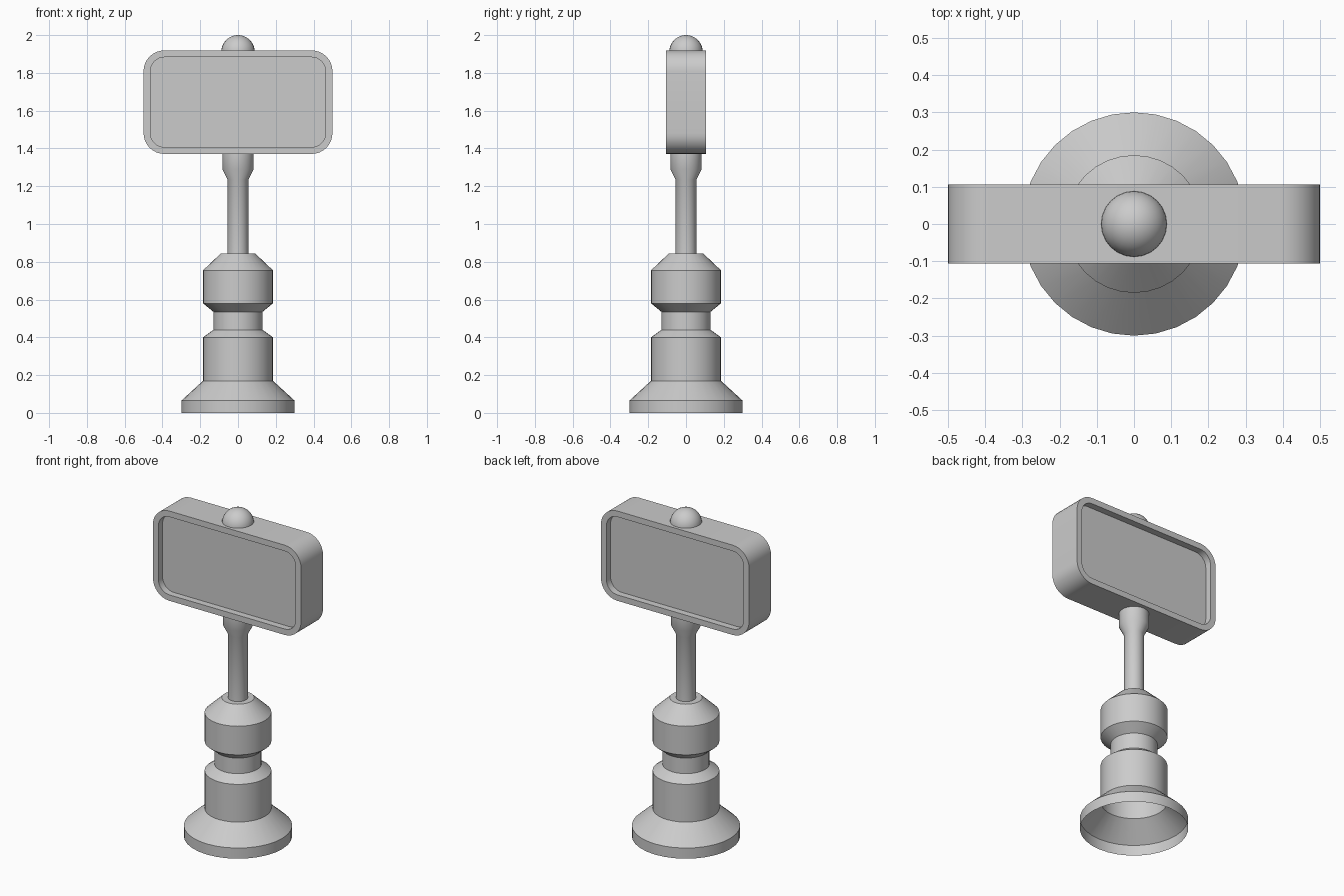
import bpy, bmesh, math

if "Cube" in bpy.data.objects:
    bpy.data.objects.remove(bpy.data.objects["Cube"])


def finish(name, bm):
    bmesh.ops.recalc_face_normals(bm, faces=bm.faces)
    mesh = bpy.data.meshes.new(name)
    bm.to_mesh(mesh)
    bm.free()
    obj = bpy.data.objects.new(name, mesh)
    bpy.context.collection.objects.link(obj)
    bpy.ops.object.select_all(action='DESELECT')
    obj.select_set(True)
    bpy.context.view_layer.objects.active = obj
    bpy.ops.object.shade_smooth_by_angle(angle=math.radians(30))
    return obj


def bridge(bm, a, b):
    n = len(a)
    for i in range(n):
        j = (i + 1) % n
        bm.faces.new((a[i], a[j], b[j], b[i]))


def lathe(name, profile, sides, cap=False):
    bm = bmesh.new()
    rings = []
    for r, z in profile:
        angles = [2 * math.pi * i / sides for i in range(sides)]
        rings.append([bm.verts.new((r * math.cos(a), r * math.sin(a), z)) for a in angles])
    for a, b in zip(rings, rings[1:]):
        bridge(bm, a, b)
    if cap:
        bm.faces.new(rings[-1])
    return finish(name, bm)


def rounded_loop(bm, y, half_w, half_h, radius, zc, steps=8):
    loop = []
    for k, (sx, sz) in enumerate(((1, 1), (-1, 1), (-1, -1), (1, -1))):
        for i in range(steps + 1):
            a = math.pi / 2 * (k + i / steps)
            loop.append(bm.verts.new((sx * (half_w - radius) + radius * math.cos(a), y,
                                      zc + sz * (half_h - radius) + radius * math.sin(a))))
    return loop


# Turned base, hollow underneath
lathe("base", [(0.3, 0), (0.3, 0.065), (0.185, 0.17), (0.185, 0.4), (0.13, 0.44),
               (0.13, 0.535), (0.185, 0.58), (0.185, 0.755), (0.09, 0.845), (0.055, 0.845)], 32)

# Slim pole flaring into a collar below the sign
lathe("pole", [(0.055, 0.845), (0.055, 1.235), (0.083, 1.29), (0.083, 1.372)], 32, cap=True)

# Sign box with a rounded rim and a recessed panel on both faces
bm = bmesh.new()
loops = [rounded_loop(bm, y, w, h, r, 1.645) for y, w, h, r in (
    (-0.065, 0.464, 0.238, 0.075), (-0.106, 0.464, 0.238, 0.075), (-0.106, 0.5, 0.274, 0.11),
    (0.106, 0.5, 0.274, 0.11), (0.106, 0.464, 0.238, 0.075), (0.065, 0.464, 0.238, 0.075))]
for a, b in zip(loops, loops[1:]):
    bridge(bm, a, b)
bm.faces.new(loops[0])
bm.faces.new(loops[-1])
finish("sign_box", bm)

# Dome lamp on top of the sign
bm = bmesh.new()
bmesh.ops.create_uvsphere(bm, u_segments=24, v_segments=16, radius=0.089)
low = [v for v in bm.verts if v.co.z < -0.01]
bmesh.ops.delete(bm, geom=low, context='VERTS')
bmesh.ops.translate(bm, verts=bm.verts, vec=(0, 0, 1.911))
finish("top_dome", bm)
